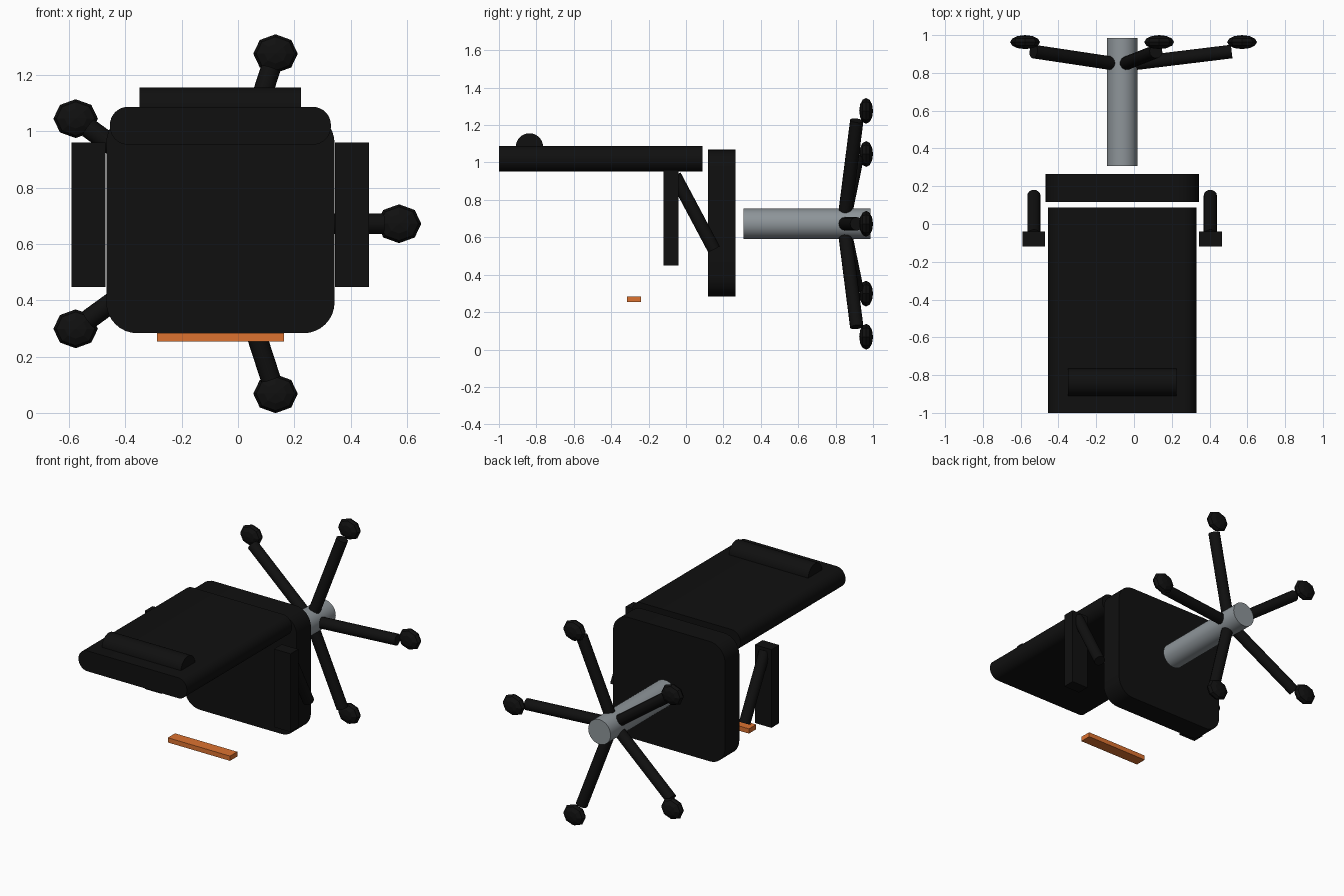
import bpy, bmesh, math
from mathutils import Vector, Matrix

if "Cube" in bpy.data.objects:
    bpy.data.objects.remove(bpy.data.objects["Cube"])

CX, CZ = -0.063, 0.672   # axis of the chair column (runs along y)


def material(name, rgb):
    m = bpy.data.materials.new(name)
    m.diffuse_color = (*rgb, 1)
    m.use_nodes = True
    m.node_tree.nodes["Principled BSDF"].inputs["Base Color"].default_value = m.diffuse_color
    return m


BLACK = material("black", (0.005, 0.005, 0.005))
GREY = material("steel grey", (0.27, 0.30, 0.32))
ORANGE = material("orange", (0.72, 0.17, 0.03))


def finish(bm, name, mat, smooth=True):
    bmesh.ops.recalc_face_normals(bm, faces=bm.faces)
    me = bpy.data.meshes.new(name)
    bm.to_mesh(me)
    bm.free()
    ob = bpy.data.objects.new(name, me)
    bpy.context.collection.objects.link(ob)
    me.materials.append(mat)
    if smooth:
        bpy.ops.object.select_all(action='DESELECT')
        ob.select_set(True)
        bpy.context.view_layer.objects.active = ob
        bpy.ops.object.shade_smooth_by_angle(angle=math.radians(35))
    return ob


def box(name, lo, hi, mat):
    bm = bmesh.new()
    lo, hi = Vector(lo), Vector(hi)
    bmesh.ops.create_cube(bm, size=1, matrix=Matrix.Translation((lo + hi) / 2)
                          @ Matrix.Diagonal((*(hi - lo), 1)))
    return finish(bm, name, mat, False)


def cushion(name, x0, x1, z0, z1, y0, y1, r, mat, n=8):
    """Rounded rectangle in xz, extruded along y."""
    bm = bmesh.new()
    pts = []
    corners = [(x1 - r, z1 - r), (x0 + r, z1 - r), (x0 + r, z0 + r), (x1 - r, z0 + r)]
    for k, (cx, cz) in enumerate(corners):
        for i in range(n + 1):
            a = math.pi / 2 * (k + i / n)
            pts.append(bm.verts.new((cx + r * math.cos(a), y0, cz + r * math.sin(a))))
    face = bm.faces.new(pts)
    ext = bmesh.ops.extrude_face_region(bm, geom=[face], use_keep_orig=True)
    verts = [g for g in ext["geom"] if isinstance(g, bmesh.types.BMVert)]
    bmesh.ops.translate(bm, verts=verts, vec=(0, y1 - y0, 0))
    return finish(bm, name, mat)


def rod(name, a, b, r, mat, sides=24):
    bm = bmesh.new()
    a, b = Vector(a), Vector(b)
    d = b - a
    rot = d.to_track_quat('Z', 'Y').to_matrix().to_4x4()
    bmesh.ops.create_cone(bm, cap_ends=True, segments=sides, radius1=r, radius2=r,
                          depth=d.length, matrix=Matrix.Translation((a + b) / 2) @ rot)
    return finish(bm, name, mat)


# Seat, backrest and headrest roll
cushion("seat", -0.468, 0.343, 0.283, 1.068, 0.117, 0.265, 0.11, BLACK)
cushion("backrest", -0.455, 0.33, 0.953, 1.087, -1.0, 0.087, 0.064, BLACK)
rod("headrest", (-0.35, -0.837, 1.083), (0.224, -0.837, 1.083), 0.073, BLACK, 32)

# Armrest pads and slanted struts, mirrored about the column
for side, s in (("left", -1), ("right", 1)):
    xa, xb = sorted((CX + s * 0.408, CX + s * 0.528))
    box(side + "_armrest", (xa, -0.12, 0.448), (xb, -0.04, 0.96), BLACK)
    x = CX + s * 0.467
    rod(side + "_armrest_strut", (x, -0.06, 0.93), (x, 0.15, 0.535), 0.035, BLACK, 16)

# Column
rod("gas_column", (CX, 0.307, CZ), (CX, 0.986, CZ), 0.081, GREY, 32)

# Five star-base legs with flattened casters
for i in range(5):
    a = math.radians(72 * i)
    c, s = math.cos(a), math.sin(a)
    rod(f"base_leg_{i + 1}", (CX + 0.045 * c, 0.848, CZ + 0.045 * s),
        (CX + 0.58 * c, 0.913, CZ + 0.58 * s), 0.036, BLACK, 12)
    bm = bmesh.new()
    bmesh.ops.create_uvsphere(
        bm, u_segments=8, v_segments=6, radius=1,
        matrix=Matrix.Translation((CX + 0.635 * c, 0.963, CZ + 0.635 * s))
        @ Matrix.Diagonal((0.079, 0.037, 0.069, 1)) @ Matrix.Rotation(math.pi / 2, 4, 'X'))
    finish(bm, f"caster_{i + 1}", BLACK, False)

# Loose orange bar
box("orange_bar", (-0.288, -0.315, 0.253), (0.163, -0.24, 0.284), ORANGE)
